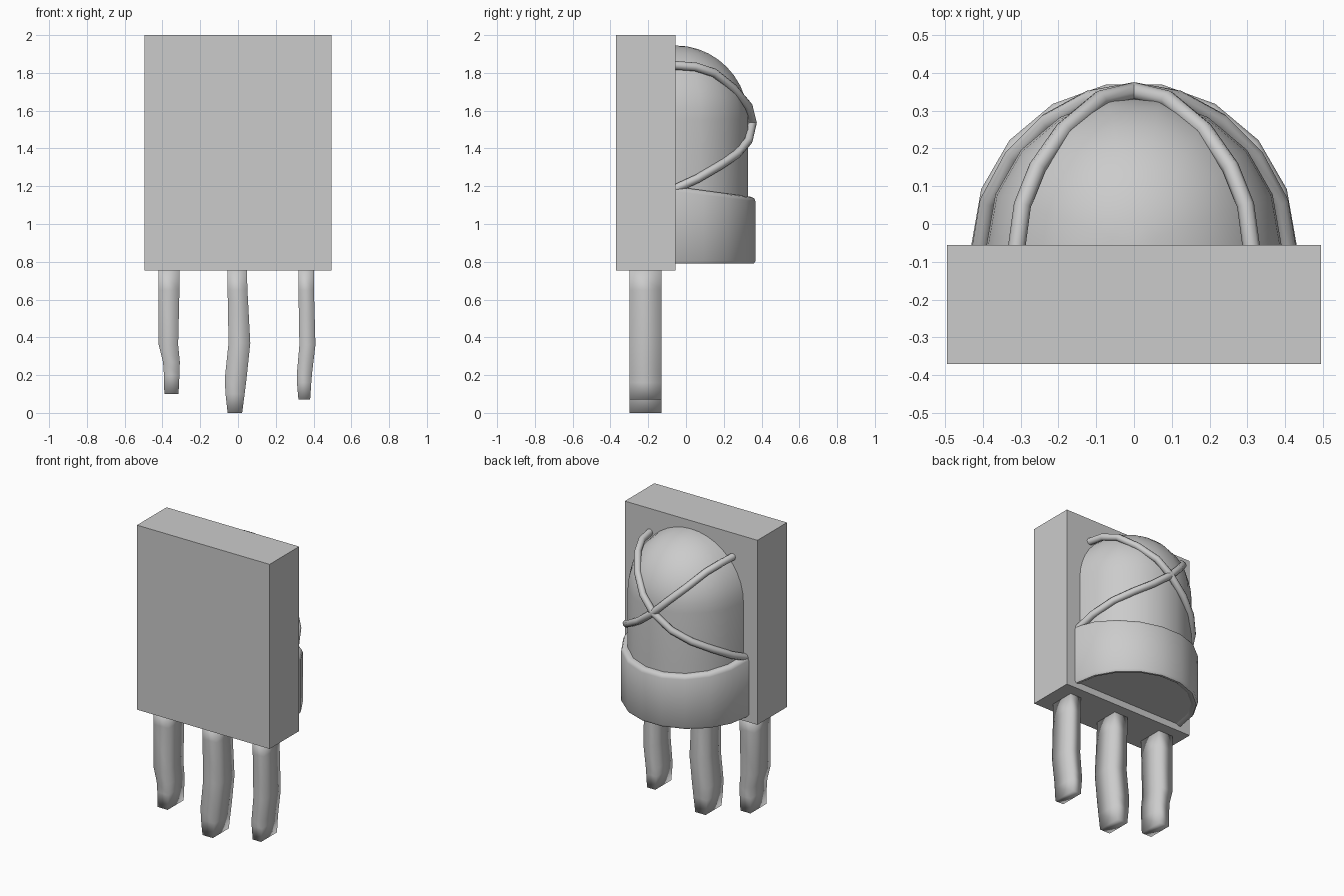
import bpy, bmesh
from math import sin, cos, pi, radians

if "Cube" in bpy.data.objects:
    bpy.data.objects.remove(bpy.data.objects["Cube"])

FACE_Y = -0.055   # rear plane of the body, where the lens sits
SEG = 9           # sides around the half circle


def make_object(name, bm, angle=None):
    bmesh.ops.remove_doubles(bm, verts=bm.verts, dist=1e-5)
    bmesh.ops.recalc_face_normals(bm, faces=bm.faces)
    me = bpy.data.meshes.new(name)
    bm.to_mesh(me)
    bm.free()
    ob = bpy.data.objects.new(name, me)
    bpy.context.collection.objects.link(ob)
    if angle:
        bpy.ops.object.select_all(action='DESELECT')
        ob.select_set(True)
        bpy.context.view_layer.objects.active = ob
        bpy.ops.object.shade_smooth_by_angle(angle=radians(angle))
    return ob


def loft(bm, rings, closed=False):
    """Bridge successive rows of points with quads."""
    rows = [[bm.verts.new(p) for p in ring] for ring in rings]
    n = len(rows[0])
    for a, b in zip(rows, rows[1:]):
        for i in range(n if closed else n - 1):
            j = (i + 1) % n
            bm.faces.new((a[i], a[j], b[j], b[i]))
    return rows


def arc_point(r, z, i):
    t = pi * i / SEG
    return (r * cos(t), FACE_Y + r * sin(t), z)


# Body block
bm = bmesh.new()
bmesh.ops.create_cube(bm, size=1)
for v in bm.verts:
    v.co = (v.co.x * 0.99, v.co.y * 0.315 - 0.2125, v.co.z * 1.245 + 1.3775)
make_object("body", bm)

# Domed half-round lens
R = 0.39
profile = [(0, 0.80), (R, 0.80), (R, 1.2)]
profile += [(R * cos(k * pi / 20), 1.555 + R * sin(k * pi / 20)) for k in range(11)]
bm = bmesh.new()
loft(bm, [[arc_point(r, z, i) for i in range(SEG + 1)] for r, z in profile])
make_object("lens", bm, 50)

# Collar around the lens base, its top dipping toward the rear
bm = bmesh.new()
rings = []
for i in range(SEG + 1):
    top = 1.198 - 0.055 * sin(pi * i / SEG)
    section = [(0.38, 0.805), (0.405, 0.79), (0.42, 0.79), (0.43, 0.805),
               (0.43, top - 0.025), (0.422, top - 0.007), (0.405, top), (0.38, top)]
    rings.append([arc_point(r, z, i) for r, z in section])
rows = loft(bm, rings, closed=True)
bm.faces.new(rows[0])
bm.faces.new(rows[-1])
make_object("collar", bm, 50)

# Two crossing wires over the lens
path = [(0.31, -0.06, 1.84), (0.295, 0.05, 1.832), (0.255, 0.15, 1.80),
        (0.185, 0.25, 1.72), (0.09, 0.33, 1.625), (0, 0.352, 1.535),
        (-0.12, 0.33, 1.44), (-0.23, 0.27, 1.37), (-0.32, 0.18, 1.31),
        (-0.385, 0.06, 1.24), (-0.405, -0.06, 1.185)]
for side, label in ((1, "right"), (-1, "left")):
    cu = bpy.data.curves.new("wire_" + label, 'CURVE')
    cu.dimensions = '3D'
    cu.bevel_depth = 0.023
    cu.bevel_resolution = 2
    cu.use_fill_caps = True
    sp = cu.splines.new('POLY')
    sp.points.add(len(path) - 1)
    for p, (x, y, z) in zip(sp.points, path):
        p.co = (side * x, y, z, 1)
    sp.use_smooth = True
    bpy.context.collection.objects.link(bpy.data.objects.new("wire_" + label, cu))

# Three bent pins: rows of (left x, right x, z)
pins = {
    "pin_left": [(-.42, -.31, .755), (-.42, -.31, .65), (-.42, -.317, .36),
                 (-.397, -.308, .27), (-.392, -.31, .20), (-.39, -.315, .10)],
    "pin_middle": [(-.055, .047, .755), (-.055, .05, .65), (-.05, .065, .37),
                   (-.07, .045, .18), (-.066, .035, .10), (-.055, .022, 0)],
    "pin_right": [(.32, .402, .755), (.32, .402, .65), (.325, .41, .36),
                  (.312, .392, .21), (.312, .388, .16), (.32, .382, .07)],
}
for name, levels in pins.items():
    bm = bmesh.new()
    rows = loft(bm, [[(a, -.30, z), (b, -.30, z), (b, -.13, z), (a, -.13, z)]
                     for a, b, z in levels], closed=True)
    bm.faces.new(rows[0])
    bm.faces.new(rows[-1])
    make_object(name, bm, 120)
